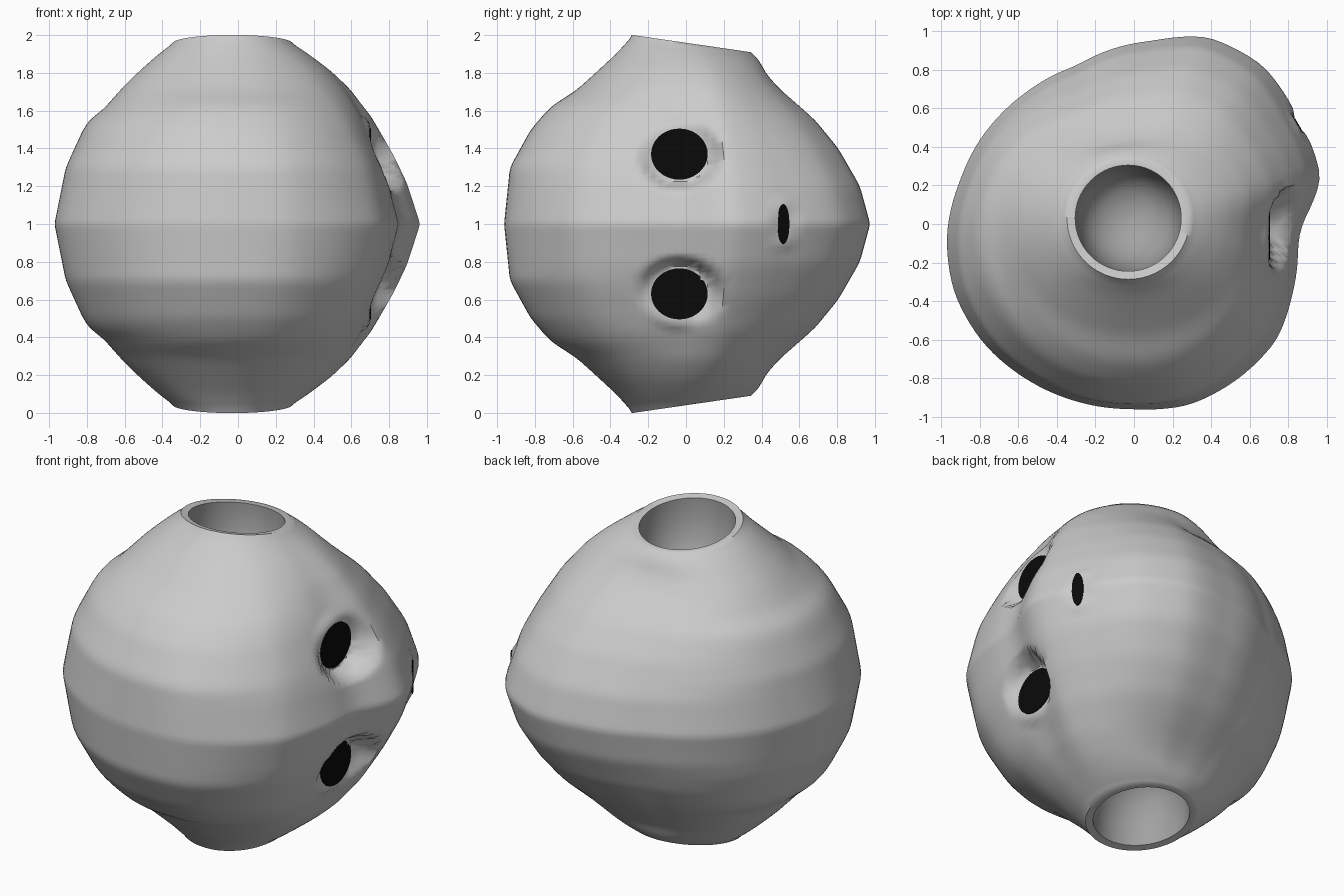
import bpy, bmesh, math
from mathutils import Vector

if "Cube" in bpy.data.objects:
    bpy.data.objects.remove(bpy.data.objects["Cube"])

AX, AY = -0.03, 0.03          # axis of the pod
SEG, LEV = 128, 80


def material(name, rgb):
    m = bpy.data.materials.new(name)
    m.diffuse_color = (*rgb, 1)
    m.use_nodes = True
    m.node_tree.nodes["Principled BSDF"].inputs["Base Color"].default_value = m.diffuse_color
    return m


shell_grey = material("shell grey", (0.60, 0.60, 0.60))
socket_grey = material("socket grey", (0.36, 0.36, 0.36))
black = material("black", (0.003, 0.003, 0.003))


def lerp(table, x):
    if x <= table[0][0]:
        return table[0][1]
    for (a, u), (b, v) in zip(table, table[1:]):
        if x <= b:
            return u + (v - u) * (x - a) / (b - a)
    return table[-1][1]


def soft(table, x, d):
    return sum(lerp(table, x + k * d) for k in (-1, -0.5, 0, 0.5, 1)) / 5


# Widest outline seen from above
outline_pts = [(-.97, -.05), (-.93, -.36), (-.77, -.63), (-.55, -.81), (-.3, -.92),
               (0, -.96), (.28, -.94), (.53, -.81), (.74, -.6), (.82, -.37),
               (.85, -.1), (.87, 0), (.97, .24), (.88, .5), (.85, .55), (.67, .82),
               (.38, .97), (.1, .95), (-.3, .82), (-.55, .69), (-.7, .56), (-.9, .23)]
polar = sorted((math.atan2(y - AY, x - AX) % math.tau, math.hypot(x - AX, y - AY))
               for x, y in outline_pts)
outline = ([(a - math.tau, r) for a, r in polar] + polar
           + [(a + math.tau, r) for a, r in polar])

# Radius against height above the middle, in four directions
front = [(0, .99), (.3, .96), (.5, .85), (.6, .765), (.64, .72), (.7, .62),
         (.78, .53), (.9, .40), (1, .31)]
back = [(0, .93), (.2, .88), (.4, .77), (.55, .65), (.72, .46), (.8, .40),
        (.9, .36), (1, .31)]
left = [(0, .94), (.3, .88), (.5, .79), (.56, .75), (.6, .69), (.75, .56),
        (.9, .41), (1, .31)]
right = [(0, .99), (.22, .92), (.37, .85), (.57, .74), (.72, .63), (.82, .53),
         (.92, .41), (1, .31)]


def profile(a, h):
    c, s = math.cos(a), math.sin(a)
    return (soft(right if c > 0 else left, h, .025) * c * c
            + soft(back if s > 0 else front, h, .025) * s * s)


def tilt(y):
    return 0.09 * max(0, min(1, (y + .28) / .62))


# Flat spots that hold the black windows: centre, facing angle, half width, half height
windows = {
    "upper_window": ((.70, -.035, 1.37), 0, .15, .135),
    "lower_window": ((.70, -.035, .63), 0, .15, .135),
    "side_window": ((.85, .515, 1.0), 30, .035, .105),
}


def flatten(p):
    if p.x < .3:
        return p
    for c, ang, w, hgt in windows.values():
        c = Vector(c)
        n = Vector((math.cos(math.radians(ang)), math.sin(math.radians(ang)), 0))
        d = math.hypot((p.y - c.y) / w, (p.z - c.z) / hgt)
        t = max(0, min(1, (1.5 - d) / .4))
        p = p - n * (p - c).dot(n) * t * t * (3 - 2 * t)
    return p


def shell_point(a, h):
    k = abs(h)
    r = profile(a, k) * (1 + (soft(outline, a, .05) / profile(a, 0) - 1) * (1 - k * k))
    x, y = AX + r * math.cos(a), AY + r * math.sin(a)
    z = k - k ** 8 * tilt(y)
    return flatten(Vector((x, y, 1 + math.copysign(z, h))))


def socket_point(a, r, depth, sign):
    x, y = AX + r * math.cos(a), AY + r * math.sin(a)
    return Vector((x, y, 1 + sign * (1 - tilt(y) - depth)))


# Pod shell with a bowl-shaped socket at each end, built as one closed loft
bowl = [(.275, .005), (.275, .06), (.265, .15), (.24, .24), (.20, .31), (.14, .36),
        (.07, .39), (.01, .40)]
angles = [math.tau * i / SEG for i in range(SEG)]
rings = [[socket_point(a, r, d, -1) for a in angles] for r, d in reversed(bowl)]
rings += [[shell_point(a, -1 + 2 * j / LEV) for a in angles] for j in range(LEV + 1)]
rings += [[socket_point(a, r, d, 1) for a in angles] for r, d in bowl]

bm = bmesh.new()
loops = [[bm.verts.new(p) for p in ring] for ring in rings]
nb = len(bowl)
for j in range(len(loops) - 1):
    inside = j < nb - 1 or j > nb + LEV
    for i in range(SEG):
        k = (i + 1) % SEG
        f = bm.faces.new((loops[j][i], loops[j][k], loops[j + 1][k], loops[j + 1][i]))
        f.material_index = int(inside)
for end in (loops[0], loops[-1]):
    bm.faces.new(end).material_index = 1
bmesh.ops.recalc_face_normals(bm, faces=bm.faces)
mesh = bpy.data.meshes.new("pod_shell")
bm.to_mesh(mesh)
bm.free()
mesh.materials.append(shell_grey)
mesh.materials.append(socket_grey)
pod = bpy.data.objects.new("pod_shell", mesh)
bpy.context.collection.objects.link(pod)
bpy.context.view_layer.objects.active = pod
pod.select_set(True)
bpy.ops.object.shade_smooth_by_angle(angle=math.radians(50))

# Thin black window plates
for name, (c, ang, w, hgt) in windows.items():
    bpy.ops.mesh.primitive_cylinder_add(vertices=40, radius=1, depth=.009, location=c)
    ob = bpy.context.object
    ob.name = name
    ob.scale = (hgt, w, 1)
    ob.rotation_euler = (0, math.pi / 2, math.radians(ang))
    ob.data.materials.append(black)
